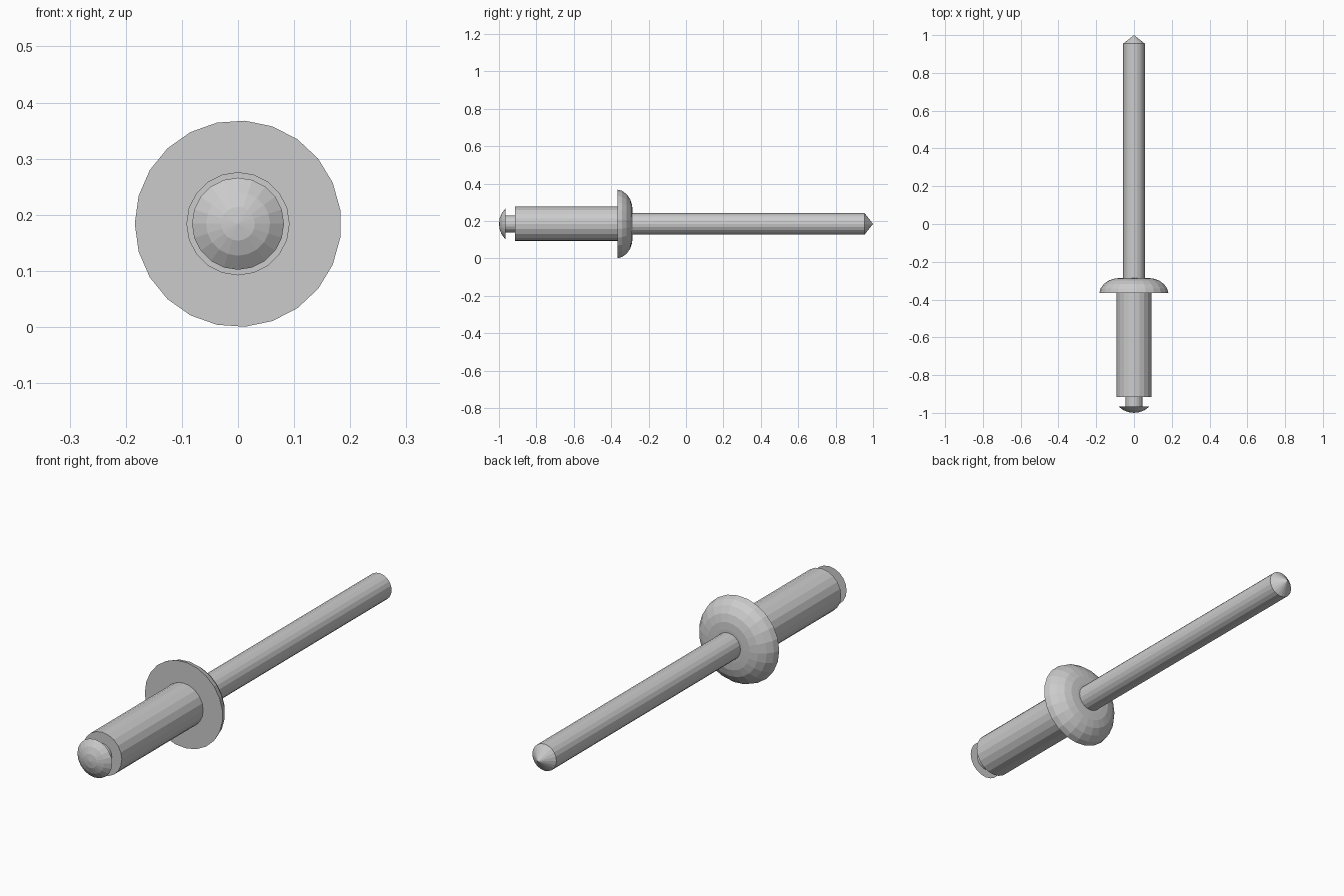
import bpy, bmesh
from math import pi, sin, cos

if "Cube" in bpy.data.objects:
    bpy.data.objects.remove(bpy.data.objects["Cube"])

AXIS_Z = 0.184


def lathe(name, profile, sides):
    """Revolve (y, radius) points around the rivet's long axis; radius 0 makes a pole."""
    bm = bmesh.new()
    rings = []
    for y, r in profile:
        count = sides if r > 0 else 1
        rings.append([bm.verts.new((r * cos(pi + 2 * pi * i / sides), y,
                                    AXIS_Z + r * sin(pi + 2 * pi * i / sides)))
                      for i in range(count)])
    for a, b in zip(rings, rings[1:]):
        for i in range(sides):
            j = (i + 1) % sides
            quad = [a[i % len(a)], a[j % len(a)], b[j % len(b)], b[i % len(b)]]
            bm.faces.new(list(dict.fromkeys(quad)))
    bmesh.ops.recalc_face_normals(bm, faces=bm.faces)
    mesh = bpy.data.meshes.new(name)
    bm.to_mesh(mesh)
    bm.free()
    obj = bpy.data.objects.new(name, mesh)
    bpy.context.collection.objects.link(obj)
    return obj


# Pulling pin: domed head, thin neck, long shank with a pointed tip
lathe("mandrel", [
    (-1.0, 0), (-0.996, 0.03), (-0.985, 0.057), (-0.966, 0.082),
    (-0.966, 0.045), (-0.45, 0.045), (-0.45, 0.057),
    (0.955, 0.057), (1.0, 0)], 20)

# Cylindrical sleeve around the pin
lathe("sleeve", [(-0.915, 0), (-0.915, 0.092), (-0.35, 0.092), (-0.35, 0)], 20)

# Domed flange, flat on the sleeve side
lathe("flange", [
    (-0.366, 0), (-0.366, 0.184), (-0.341, 0.177), (-0.317, 0.159),
    (-0.298, 0.132), (-0.288, 0.1), (-0.286, 0.07), (-0.286, 0)], 23)
